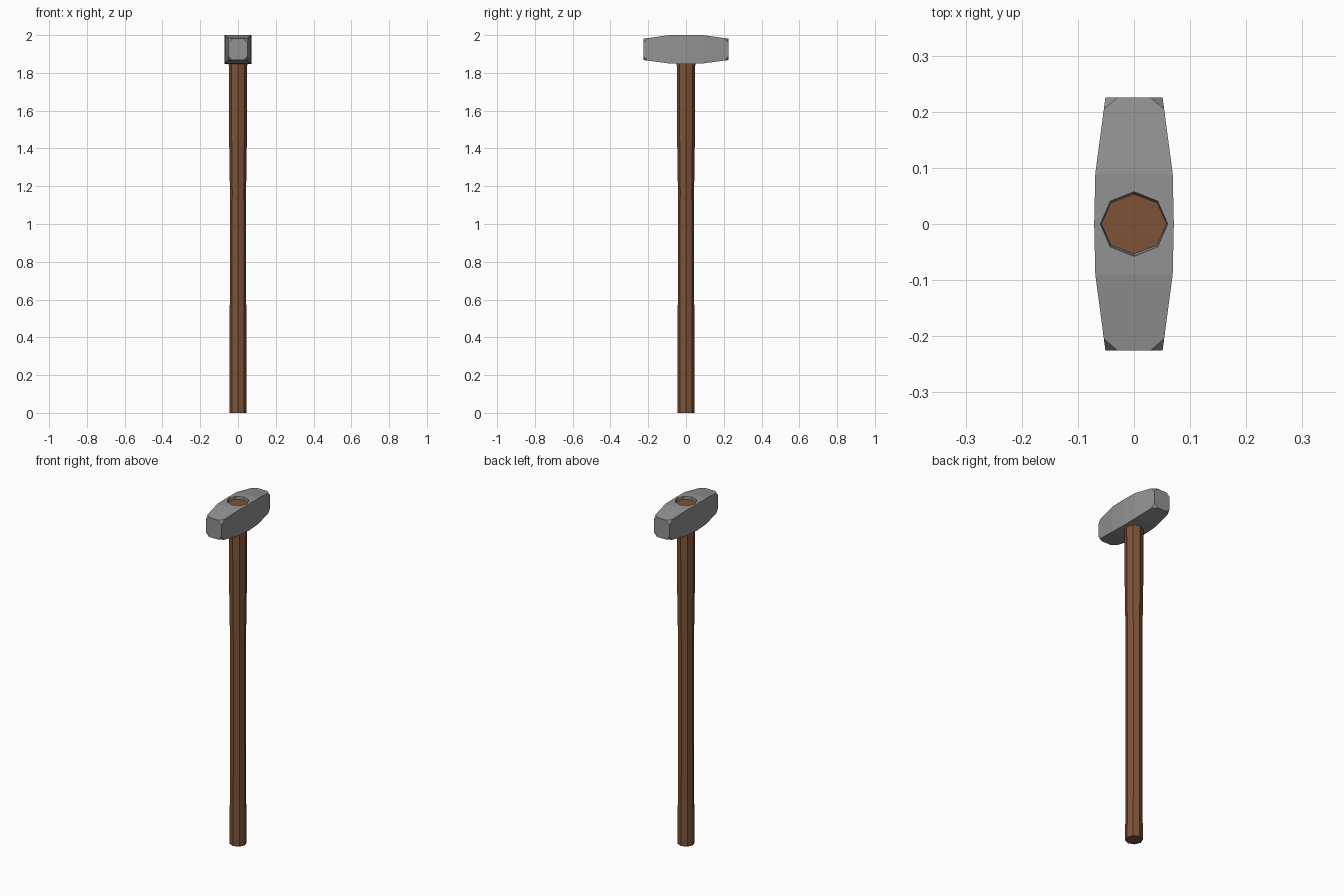
import bpy, bmesh, math

if "Cube" in bpy.data.objects:
    bpy.data.objects.remove(bpy.data.objects["Cube"])


def material(name, rgb):
    m = bpy.data.materials.new(name)
    m.diffuse_color = (*rgb, 1)
    m.use_nodes = True
    m.node_tree.nodes["Principled BSDF"].inputs["Base Color"].default_value = m.diffuse_color
    return m


def loft(name, rings, mat, bevel=0.0):
    """Skin a list of equal-length rings and cap both ends."""
    bm = bmesh.new()
    loops = [[bm.verts.new(p) for p in ring] for ring in rings]
    n = len(rings[0])
    for a, b in zip(loops, loops[1:]):
        for i in range(n):
            j = (i + 1) % n
            bm.faces.new((a[i], a[j], b[j], b[i]))
    bm.faces.new(loops[0])
    bm.faces.new(loops[-1])
    if bevel:
        # clip the corners of the two end caps
        bmesh.ops.bevel(bm, geom=loops[0] + loops[-1], offset=bevel,
                        segments=1, profile=0.5, affect='VERTICES')
    bmesh.ops.recalc_face_normals(bm, faces=bm.faces)
    mesh = bpy.data.meshes.new(name)
    bm.to_mesh(mesh)
    bm.free()
    mesh.materials.append(mat)
    ob = bpy.data.objects.new(name, mesh)
    bpy.context.collection.objects.link(ob)
    return ob


def octagon(rx, ry, z):
    return [(rx * math.cos(i * math.pi / 4), ry * math.sin(i * math.pi / 4), z)
            for i in range(8)]


wood = material("brown wood", (0.21, 0.085, 0.038))
steel = material("grey steel", (0.29, 0.29, 0.29))

# Handle: eight-sided shaft, slimmer in the middle, swelling into the eye
handle = loft("handle", [octagon(*r) for r in (
    (0.046, 0.046, 0.0), (0.044, 0.044, 0.28), (0.043, 0.043, 1.18),
    (0.048, 0.048, 1.52), (0.049, 0.049, 1.85), (0.0585, 0.0535, 1.985))], wood)

# Hammer head: square section tapering to both striking faces
sections = [(-0.225, 0.051, 1.868, 1.981), (-0.09, 0.069, 1.85, 2.0),
            (0.0, 0.071, 1.846, 2.0),
            (0.09, 0.069, 1.85, 2.0), (0.225, 0.051, 1.868, 1.981)]
head = loft("hammer_head", [[(-w, y, lo), (w, y, lo), (w, y, hi), (-w, y, hi)]
                            for y, w, lo, hi in sections], steel, 0.021)

# Eye: tapered hole through the head
cutter = loft("eye_cutter", [octagon(0.049, 0.049, 1.83),
                             octagon(0.0605, 0.058, 2.01)], steel)
cut = head.modifiers.new("eye", 'BOOLEAN')
cut.operation = 'DIFFERENCE'
cut.solver = 'EXACT'
cut.object = cutter
cutter.hide_render = True
cutter.hide_viewport = True
